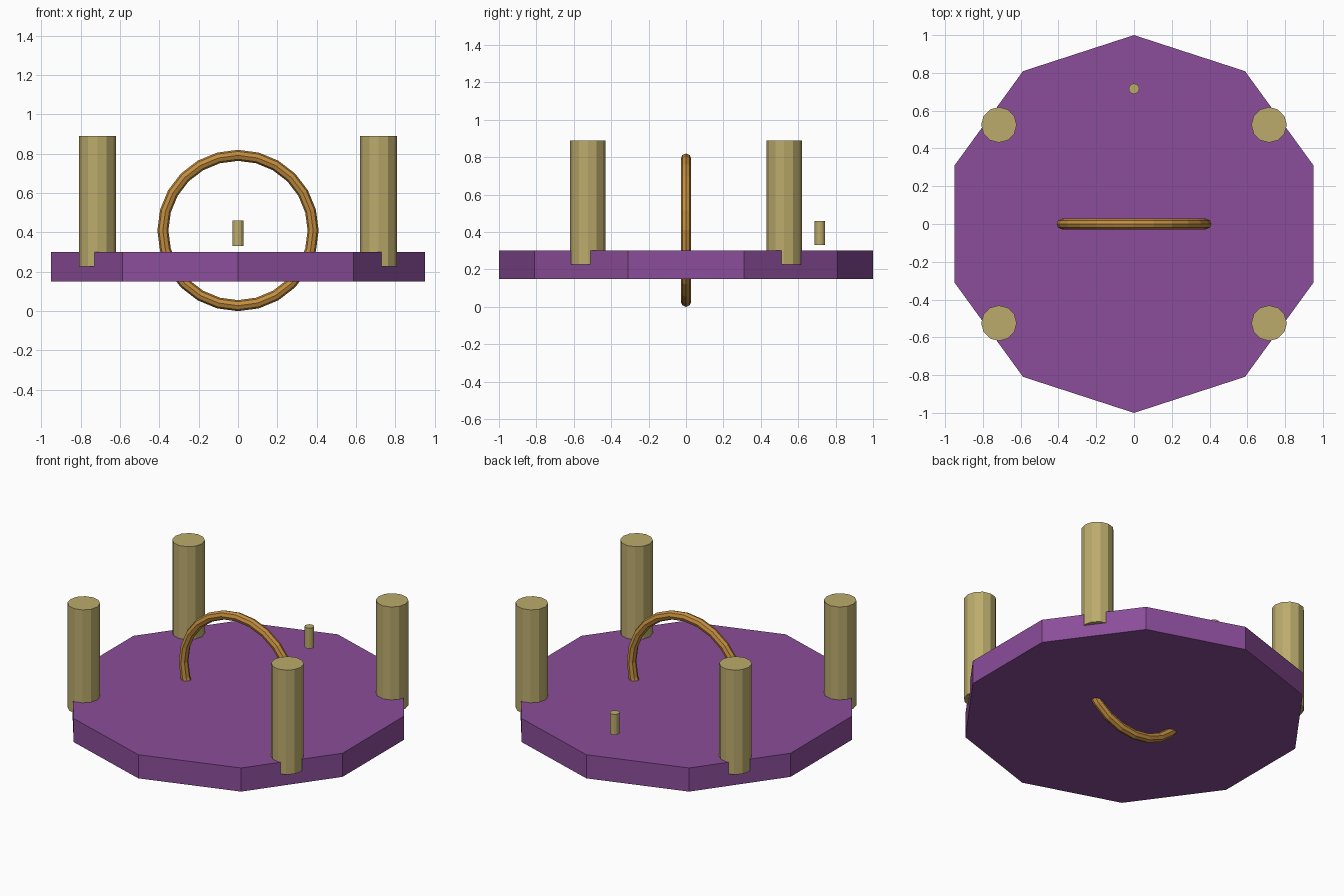
import bpy
from math import pi

if "Cube" in bpy.data.objects:
    bpy.data.objects.remove(bpy.data.objects["Cube"])


def material(name, rgb):
    m = bpy.data.materials.new(name)
    m.diffuse_color = (*rgb, 1)
    m.use_nodes = True
    m.node_tree.nodes["Principled BSDF"].inputs["Base Color"].default_value = m.diffuse_color
    return m


def finish(name, mat):
    ob = bpy.context.object
    ob.name = name
    ob.data.materials.append(mat)
    return ob


def cylinder(name, sides, r, x, y, z0, z1, mat):
    bpy.ops.mesh.primitive_cylinder_add(vertices=sides, radius=r, depth=z1 - z0,
                                        location=(x, y, (z0 + z1) / 2))
    return finish(name, mat)


purple = material("purple", (0.26, 0.075, 0.32))
tan = material("tan", (0.50, 0.41, 0.15))
orange = material("orange", (0.55, 0.27, 0.05))

# Ten-sided slab
cylinder("slab", 10, 1.0, 0, 0, 0.15, 0.30, purple)

# Four corner posts
for side, sx in (("left", -1), ("right", 1)):
    for end, sy in (("front", -1), ("back", 1)):
        cylinder(f"{end}_{side}_post", 12, 0.094, sx * 0.715, sy * 0.525, 0.227, 0.89, tan)

# Small floating peg
cylinder("peg", 12, 0.028, 0, 0.716, 0.33, 0.46, tan)

# Upright ring passing through the slab
bpy.ops.mesh.primitive_torus_add(major_segments=24, minor_segments=8, major_radius=0.382,
                                 minor_radius=0.028, location=(0, 0, 0.41),
                                 rotation=(pi / 2, 0, 0))
finish("ring", orange)
